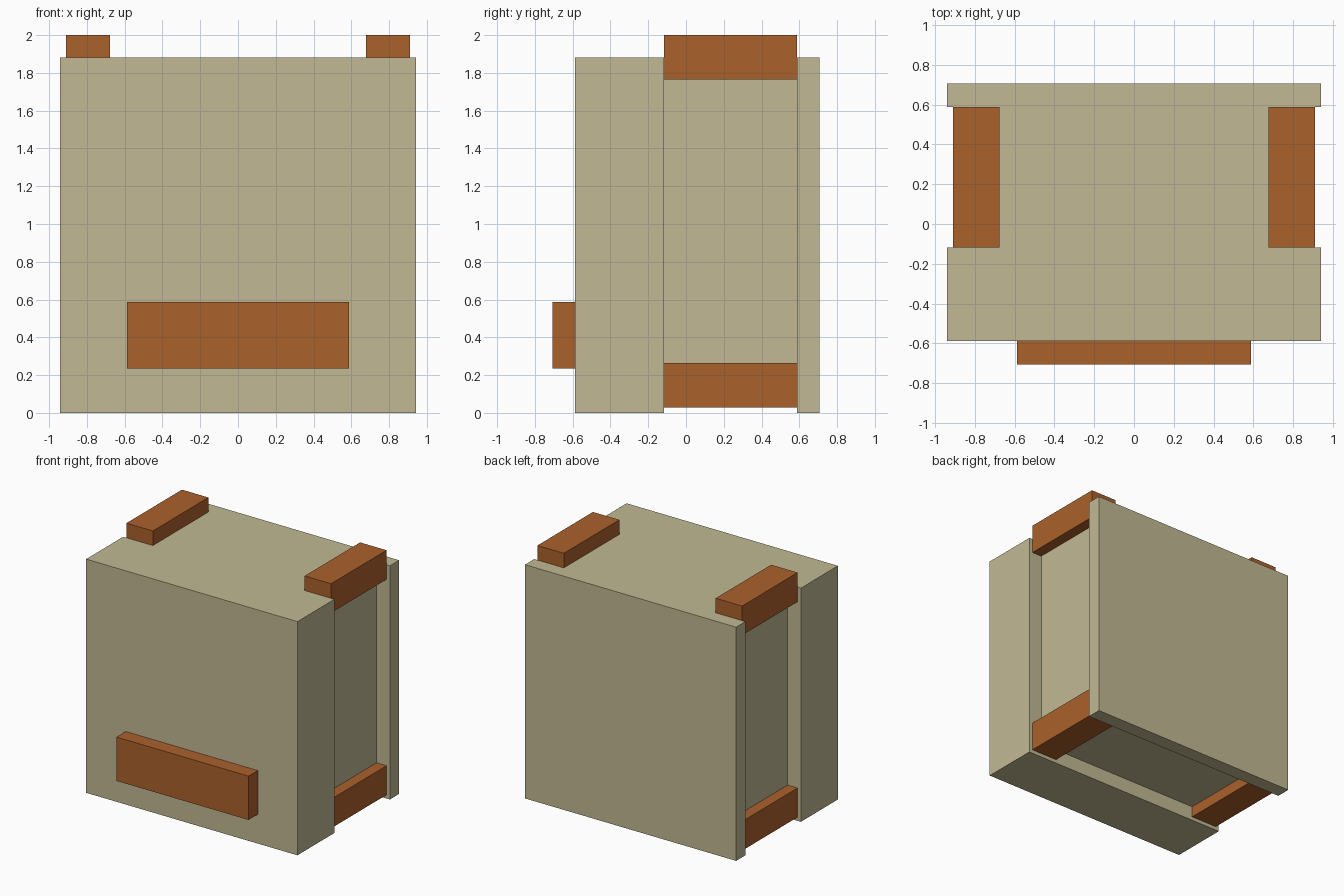
import bpy
from mathutils import Vector

cube = bpy.data.objects.get("Cube")
if cube:
    bpy.data.objects.remove(cube, do_unlink=True)

U = 2 / 17  # grid step: the model is 17 steps tall


def material(name, rgb):
    mat = bpy.data.materials.new(name)
    mat.use_nodes = True
    color = (*rgb, 1)
    mat.diffuse_color = color
    mat.node_tree.nodes["Principled BSDF"].inputs["Base Color"].default_value = color
    return mat


def box(name, low, high, mat):
    """Box between two corners, given in grid steps."""
    low, high = Vector(low) * U, Vector(high) * U
    bpy.ops.mesh.primitive_cube_add(size=1, location=(low + high) / 2)
    obj = bpy.context.object
    obj.name = obj.data.name = name
    obj.scale = high - low
    bpy.ops.object.transform_apply(location=False, rotation=False, scale=True)
    obj.data.materials.append(mat)
    return obj


tan = material("tan", (0.539, 0.485, 0.296))
rust = material("rust_orange", (0.407, 0.119, 0.025))

# Main body, with a channel cut round the sides and underside
body = box("body", (-8, -5, 0), (8, 6, 16), tan)
cutters = [
    box("left_channel_cutter", (7, -1, -1), (9, 5, 17), tan),
    box("right_channel_cutter", (-9, -1, -1), (-7, 5, 17), tan),
    box("bottom_channel_cutter", (-7.5, -1, -1), (7.5, 5, 1), tan),
]
for cutter in cutters:
    cutter.hide_render = True
    cut = body.modifiers.new(cutter.name, "BOOLEAN")
    cut.operation = "DIFFERENCE"
    cut.solver = "EXACT"
    cut.object = cutter
bpy.context.view_layer.objects.active = body
for cutter in cutters:
    bpy.ops.object.modifier_apply(modifier=cutter.name)
    bpy.data.objects.remove(cutter, do_unlink=True)

# Rails along the four long corners of the channel
for side, x in (("left", 5.75), ("right", -7.75)):
    for level, z in (("top", 15), ("bottom", 0.25)):
        box(f"{level}_{side}_rail", (x, -1, z), (x + 2, 5, z + 2), rust)

# Raised bar low on the front
box("front_bar", (-5, -6, 2), (5, -5, 5), rust)
